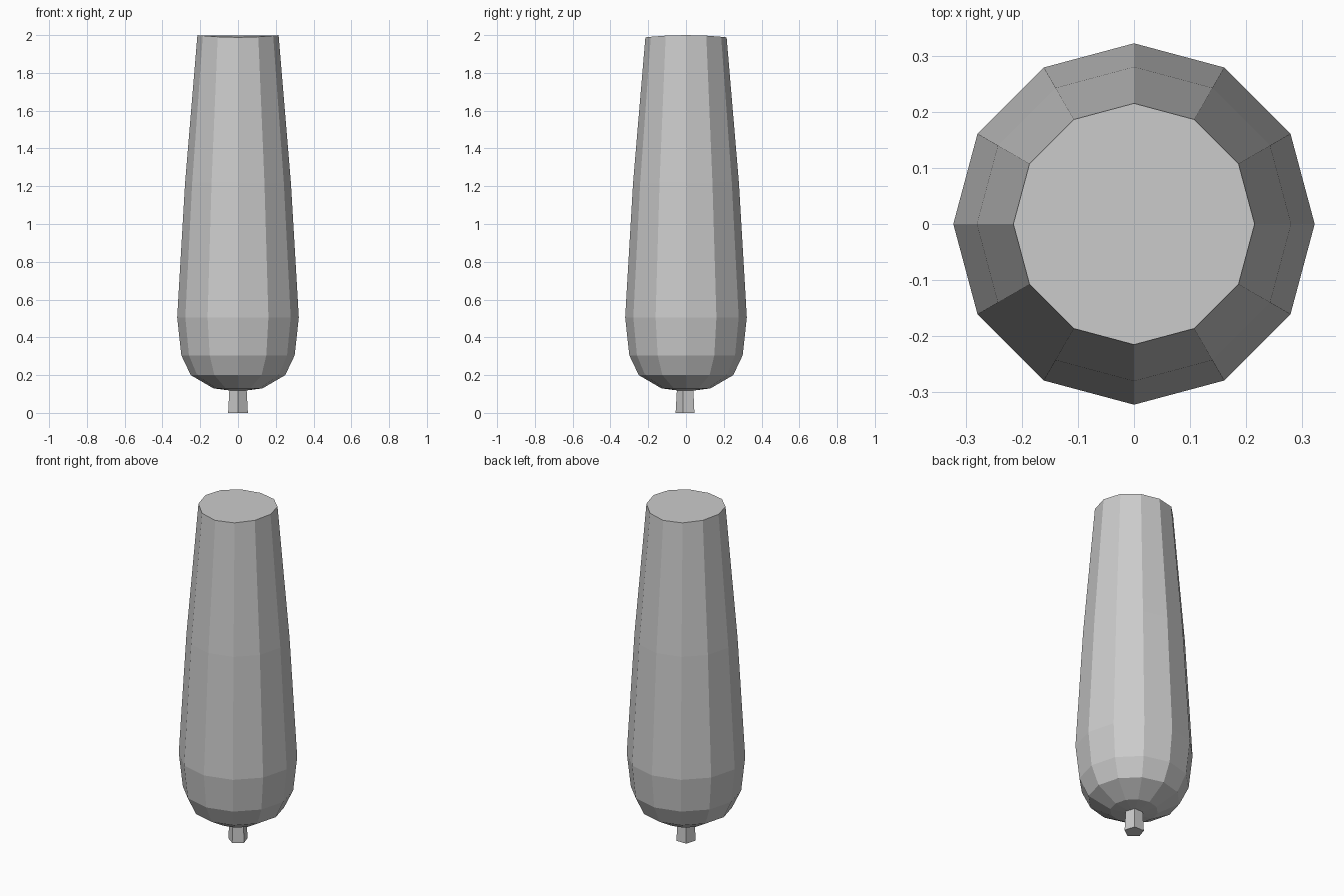
import bpy
import bmesh
from math import cos, sin, pi

old = bpy.data.objects.get("Cube")
if old:
    bpy.data.objects.remove(old, do_unlink=True)

grey = bpy.data.materials.new("light_grey")
grey.use_nodes = True
colour = (0.6, 0.6, 0.6, 1)
grey.diffuse_color = colour
grey.node_tree.nodes["Principled BSDF"].inputs["Base Color"].default_value = colour


def lathe(name, profile, sides, start=0.0, sag=0.0):
    """Closed faceted solid from (radius, height) rings, bottom to top."""
    bm = bmesh.new()
    rings = []
    for i, (r, z) in enumerate(profile):
        ring = []
        for k in range(sides):
            a = start + 2 * pi * k / sides
            drop = sag * sin(a) ** 2 if i == len(profile) - 1 else 0
            ring.append(bm.verts.new((r * cos(a), r * sin(a), z - drop)))
        rings.append(ring)
    for low, high in zip(rings, rings[1:]):
        for k in range(sides):
            n = (k + 1) % sides
            bm.faces.new((low[k], low[n], high[n], high[k]))
    bm.faces.new(rings[0][::-1])
    bm.faces.new(rings[-1])
    mesh = bpy.data.meshes.new(name)
    bm.to_mesh(mesh)
    bm.free()
    mesh.materials.append(grey)
    obj = bpy.data.objects.new(name, mesh)
    bpy.context.collection.objects.link(obj)
    return obj


# Tapered body with rounded base and slightly bowed top
lathe("body", [(0.04, 0.118), (0.13, 0.13), (0.25, 0.2), (0.3, 0.305),
               (0.322, 0.505), (0.28, 1.22), (0.215, 2.0)], 12, sag=0.012)

# Five-sided stem under the body
lathe("stem", [(0.055, 0.0), (0.048, 0.125)], 5, start=-pi / 2)
